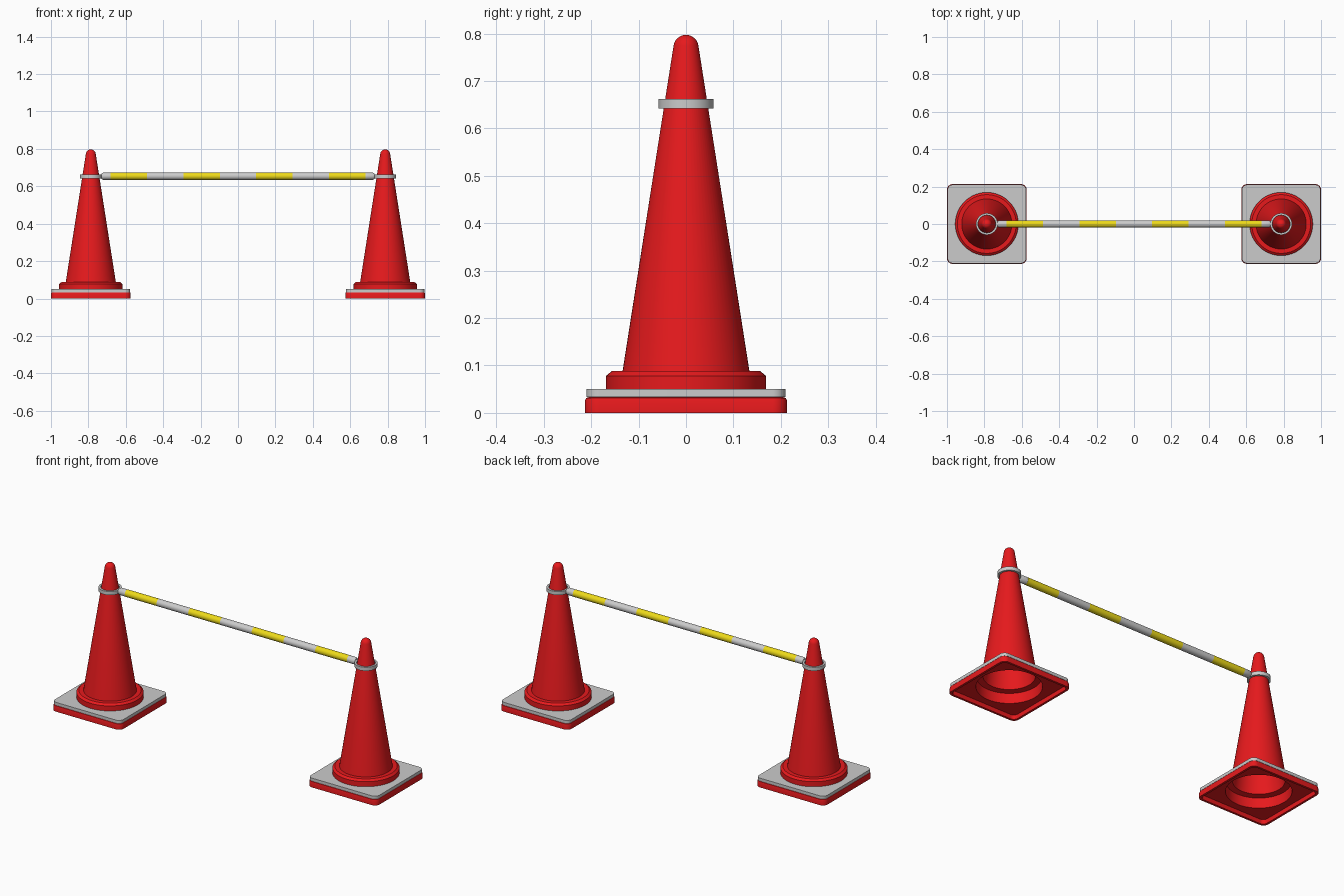
import bpy, bmesh, math

if "Cube" in bpy.data.objects:
    bpy.data.objects.remove(bpy.data.objects["Cube"])

CX = 0.787      # cone centre distance from the middle
BAR_Z = 0.654   # bar height
N = 64          # points per loop


def material(name, color):
    m = bpy.data.materials.new(name)
    m.diffuse_color = color
    m.use_nodes = True
    m.node_tree.nodes["Principled BSDF"].inputs["Base Color"].default_value = m.diffuse_color
    return m


RED = material("red", (0.8, 0.01, 0.012, 1))
YELLOW = material("yellow", (0.85, 0.7, 0.01, 1))


def circle(r, z):
    return [(r * math.cos(a), r * math.sin(a), z)
            for a in (2 * math.pi * (i + 0.5) / N for i in range(N))]


def square(h, c, z):
    """Rounded square: half width h, corner radius c."""
    pts, q = [], N // 4
    for k in range(4):
        sx, sy = ((1, 1), (-1, 1), (-1, -1), (1, -1))[k]
        for j in range(q):
            a = math.pi / 2 * (k + j / (q - 1))
            pts.append((sx * (h - c) + c * math.cos(a),
                        sy * (h - c) + c * math.sin(a), z))
    return pts


def loft(name, loops, loc, mat=None, closed=False, along_x=False):
    """Skin a list of loops; either closed on itself or capped at both ends."""
    bm = bmesh.new()
    rings = [[bm.verts.new(p) for p in lp] for lp in loops]
    for a, b in zip(rings, rings[1:] + (rings[:1] if closed else [])):
        n = len(a)
        for i in range(n):
            bm.faces.new((a[i], a[(i + 1) % n], b[(i + 1) % n], b[i]))
    if not closed:
        bm.faces.new(rings[0])
        bm.faces.new(rings[-1])
    bmesh.ops.recalc_face_normals(bm, faces=bm.faces)
    me = bpy.data.meshes.new(name)
    bm.to_mesh(me)
    bm.free()
    ob = bpy.data.objects.new(name, me)
    bpy.context.collection.objects.link(ob)
    ob.location = loc
    if along_x:
        ob.rotation_euler.y = math.pi / 2
    if mat:
        me.materials.append(mat)
    bpy.context.view_layer.objects.active = ob
    ob.select_set(True)
    bpy.ops.object.shade_smooth_by_angle(angle=math.radians(30))
    ob.select_set(False)
    return ob


# hollow cone shell: inside surface, skirt, then outside surface
inside = [(0.002, 0.789), (0.012, 0.786), (0.019, 0.772), (0.127, 0.082),
          (0.158, 0.078), (0.161, 0.024)]
skirt = [(0.201, 0.024, 0.024), (0.201, 0.024, 0.0), (0.213, 0.03, 0.0),
         (0.213, 0.03, 0.026), (0.211, 0.028, 0.031), (0.206, 0.025, 0.033)]
outside = [(0.169, 0.033), (0.169, 0.078), (0.157, 0.088), (0.134, 0.088)]
tip = [(0.0265 * math.cos(a), 0.771 + 0.0265 * math.sin(a))
       for a in (math.radians(d) for d in (8, 22, 36, 50, 64, 77, 87))]
shell = ([circle(*p) for p in inside] + [square(*p) for p in skirt]
         + [circle(*p) for p in outside + tip])

for side, s in (("left", -1), ("right", 1)):
    loft(side + "_cone", shell, (s * CX, 0, 0), RED)

    # grey weight plate around the flange
    loft(side + "_weight_plate",
         [square(0.21, 0.028, 0.033), square(0.21, 0.028, 0.05),
          circle(0.168, 0.05), circle(0.168, 0.033)],
         (s * CX, 0, 0), closed=True)

    # ring that hangs on the cone
    loft(side + "_ring",
         [circle(0.058, 0.642), circle(0.058, 0.662),
          circle(0.047, 0.662), circle(0.047, 0.642)],
         (s * CX, 0, 0), closed=True)

    # bar end cap with a short neck to the ring
    cap = [(0.019, 0.68), (0.019, 0.722), (0.015, 0.729),
           (0.008, 0.729), (0.008, 0.735)]
    loft(side + "_bar_cap", [circle(r, s * x) for r, x in cap],
         (0, 0, BAR_Z), along_x=True)

# striped bar
seg = 1.366 / 7
for i in range(7):
    x = -0.683 + i * seg
    loft("bar_stripe_%d" % (i + 1), [circle(0.0195, x), circle(0.0195, x + seg)],
         (0, 0, BAR_Z), None if i % 2 else YELLOW, along_x=True)
